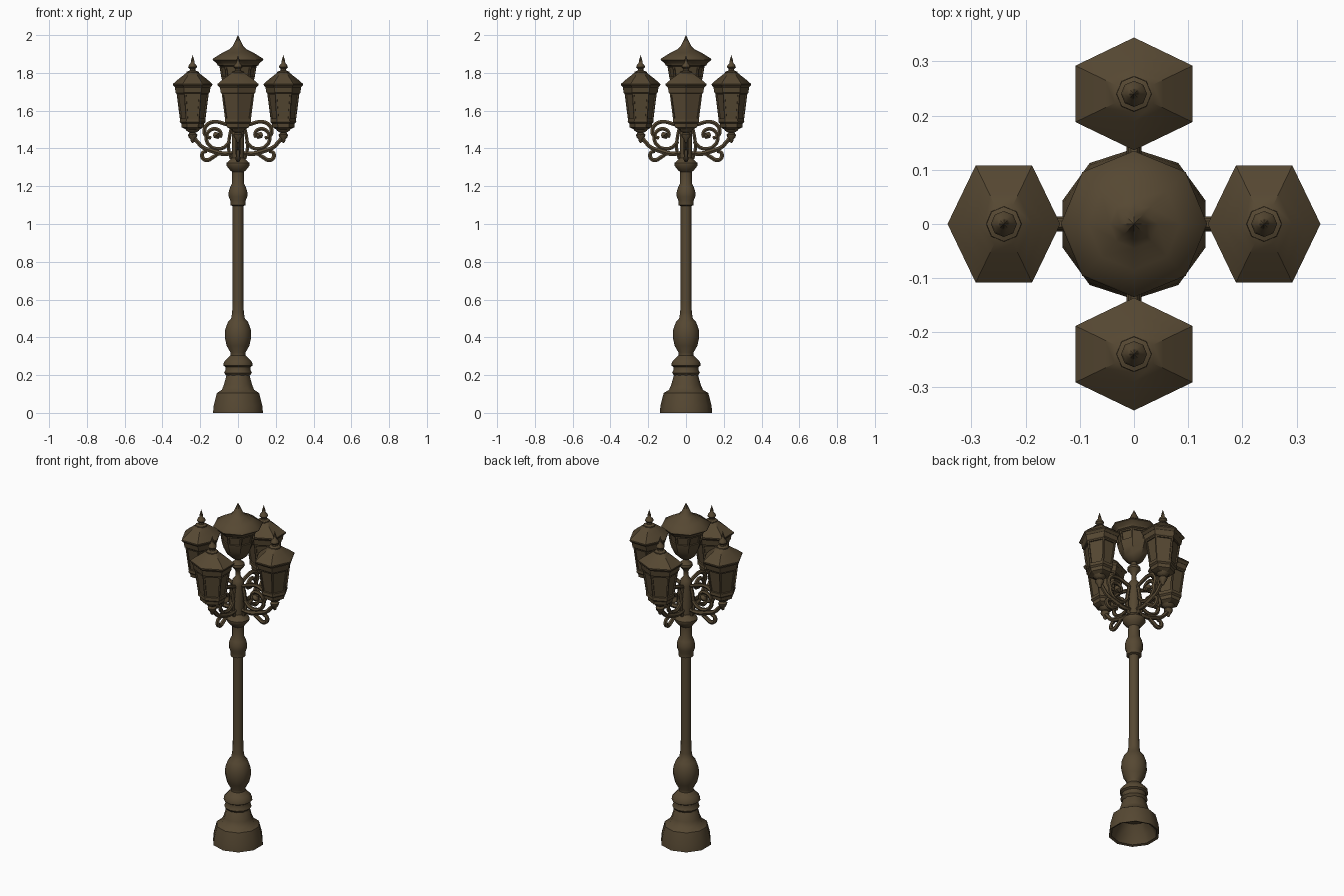
import bpy, bmesh, math
from mathutils import Vector

iron = bpy.data.materials.new("dark bronze iron")
iron.diffuse_color = (0.092, 0.064, 0.032, 1)


def finish(ob, angle=38):
    ob.data.materials.clear()
    ob.data.materials.append(iron)
    bpy.ops.object.select_all(action='DESELECT')
    ob.select_set(True)
    bpy.context.view_layer.objects.active = ob
    bpy.ops.object.shade_smooth_by_angle(angle=math.radians(angle))
    return ob


def lathe(name, profile, sides, phase=0.0, stretch=1.0, offset=0.0, panel=None, angle=38):
    """Revolve (radius, z) points; faces inside the panel z-range get sunken panes."""
    bm = bmesh.new()
    rings = []
    for r, z in profile:
        if r < 1e-5:
            rings.append([bm.verts.new((offset, 0, z))])
            continue
        rings.append([bm.verts.new((offset + r * math.cos(phase + math.tau * i / sides),
                                    stretch * r * math.sin(phase + math.tau * i / sides), z))
                      for i in range(sides)])
    for a, b in zip(rings, rings[1:]):
        for i in range(sides):
            j = (i + 1) % sides
            vs = [a[i % len(a)], a[j % len(a)], b[j % len(b)], b[i % len(b)]]
            vs = list(dict.fromkeys(vs))
            if len(vs) > 2:
                bm.faces.new(vs)
    bmesh.ops.recalc_face_normals(bm, faces=bm.faces)
    if panel:
        lo, hi = panel
        panes = [f for f in bm.faces if lo < f.calc_center_median().z < hi]
        bmesh.ops.inset_individual(bm, faces=panes, thickness=0.011, depth=0)
        bmesh.ops.inset_individual(bm, faces=panes, thickness=0.001, depth=-0.007)
    me = bpy.data.meshes.new(name)
    bm.to_mesh(me)
    bm.free()
    ob = bpy.data.objects.new(name, me)
    bpy.context.collection.objects.link(ob)
    return finish(ob, angle)


def scrollwork(name, paths):
    """Smooth round bars through (x, z, thickness) points, turned into one mesh."""
    cu = bpy.data.curves.new(name, 'CURVE')
    cu.dimensions = '3D'
    cu.bevel_depth = 1.0
    cu.bevel_resolution = 1
    cu.resolution_u = 4
    cu.use_fill_caps = True
    for pts in paths:
        sp = cu.splines.new('BEZIER')
        sp.bezier_points.add(len(pts) - 1)
        for p, (x, z, t) in zip(sp.bezier_points, pts):
            p.co = (x, 0, z)
            p.radius = t
            p.handle_left_type = p.handle_right_type = 'AUTO'
    tmp = bpy.data.objects.new(name + "_curve", cu)
    bpy.context.collection.objects.link(tmp)
    dg = bpy.context.evaluated_depsgraph_get()
    me = bpy.data.meshes.new_from_object(tmp.evaluated_get(dg))
    bpy.data.objects.remove(tmp)
    ob = bpy.data.objects.new(name, me)
    bpy.context.collection.objects.link(ob)
    return finish(ob, 50)


def spiral(cx, cz, r0, r1, a0, a1, t0, t1, n=9):
    pts = []
    for i in range(n):
        k = i / (n - 1)
        a = math.radians(a0 + (a1 - a0) * k)
        r = r0 + (r1 - r0) * k
        pts.append((cx + r * math.cos(a), cz + r * math.sin(a), t0 + (t1 - t0) * k))
    return pts


def four_around(ob):
    """Place the part on all four sides, sharing one mesh."""
    base = ob.name
    for i, side in enumerate(("right", "back", "left", "front")):
        o = ob if i == 0 else bpy.data.objects.new(base, ob.data)
        if i:
            bpy.context.collection.objects.link(o)
        o.name = base + "_" + side
        o.rotation_euler.z = i * math.pi / 2


# Flared foot, hollow underneath
lathe("foot", [(0, 0.10), (0.07, 0.10), (0.105, 0.05), (0.125, 0.005), (0.139, 0.0), (0.135, 0.04),
               (0.118, 0.105), (0.09, 0.122), (0.078, 0.15), (0.064, 0.2), (0.06, 0.205)],
      10, math.pi / 10)

# Collar, bulb, shaft and upper mouldings
lathe("post", [(0.06, 0.195), (0.074, 0.212), (0.066, 0.228), (0.066, 0.243), (0.077, 0.25),
               (0.075, 0.268), (0.06, 0.285), (0.04, 0.305), (0.04, 0.32), (0.06, 0.355),
               (0.07, 0.40), (0.068, 0.44), (0.054, 0.48), (0.036, 0.5), (0.031, 0.53),
               (0.028, 0.6), (0.028, 1.095), (0.041, 1.1), (0.041, 1.125), (0.049, 1.145),
               (0.049, 1.17), (0.042, 1.195), (0.032, 1.215), (0.031, 1.275), (0.042, 1.285),
               (0.062, 1.31), (0.062, 1.322), (0.045, 1.338), (0.033, 1.35), (0.033, 1.52),
               (0.029, 1.548), (0.014, 1.568), (0.012, 1.595), (0.02, 1.61), (0.037, 1.63),
               (0.035, 1.643), (0.018, 1.658), (0.014, 1.68), (0, 1.685)], 12)

# Central lantern: bowl body, wide eave, pointed roof
lathe("centre_lantern", [(0, 1.67), (0.03, 1.675), (0.058, 1.70), (0.078, 1.74), (0.088, 1.775),
                         (0.098, 1.835), (0.108, 1.84), (0.113, 1.852), (0.135, 1.868),
                         (0.132, 1.876), (0.085, 1.905), (0.045, 1.925), (0.026, 1.945),
                         (0.012, 1.975), (0, 2.0)], 8, 0, panel=(1.79, 1.82))

# Side lanterns: six-sided body with sunken panes
four_around(lathe("lantern_body", [(0, 1.498), (0.035, 1.5), (0.058, 1.512), (0.06, 1.532),
                                   (0.069, 1.54), (0.067, 1.55), (0.085, 1.69), (0.09, 1.695),
                                   (0.094, 1.72), (0.09, 1.73), (0, 1.735)],
                  6, 0, 1.17, 0.24, panel=(1.6, 1.65), angle=25))

# Domed roof with hexagonal eave
four_around(lathe("lantern_roof", [(0, 1.725), (0.092, 1.722), (0.104, 1.735), (0.104, 1.742),
                                   (0.078, 1.765), (0.052, 1.785), (0.034, 1.8), (0.02, 1.806)],
                  6, 0, 1.2, 0.24))

# Finial spike on each roof
four_around(lathe("lantern_finial", [(0.034, 1.79), (0.032, 1.806), (0.016, 1.812), (0.014, 1.82),
                                     (0.024, 1.83), (0.02, 1.842), (0.011, 1.85), (0.008, 1.868),
                                     (0, 1.895)], 8, 0, 1, 0.24))

# Turned drop below each lantern
four_around(lathe("lantern_drop", [(0, 1.428), (0.009, 1.435), (0.012, 1.448), (0.022, 1.46),
                                   (0.025, 1.473), (0.016, 1.483), (0.033, 1.494), (0.04, 1.51)],
                  8, 0, 1, 0.24))

# Scrolled bracket holding each lantern
arm = [
    # main sweep from the post out to the lantern drop
    [(0.03, 1.375, .012), (0.08, 1.372, .014), (0.14, 1.388, .014), (0.185, 1.405, .012),
     (0.215, 1.435, .012), (0.24, 1.465, .012)],
    # top bar curling down towards the lantern
    [(0.03, 1.515, .010), (0.07, 1.53, .011), (0.12, 1.541, .011), (0.158, 1.53, .012),
     (0.178, 1.498, .012), (0.168, 1.465, .011), (0.142, 1.455, .010)],
    # large spiral and its inner leaf
    spiral(0.115, 1.465, 0.078, 0.02, 200, 560, .011, .011, 11),
    [(0.10, 1.455, .008), (0.115, 1.47, .022), (0.125, 1.485, .008)],
    # lower curl
    [(0.10, 1.375, .010), (0.135, 1.352, .012), (0.165, 1.338, .012), (0.188, 1.352, .012),
     (0.186, 1.378, .011), (0.165, 1.384, .009)],
    # brace beside the post
    [(0.035, 1.345, .010), (0.05, 1.40, .010), (0.045, 1.46, .010), (0.035, 1.51, .010)],
]
four_around(scrollwork("bracket", arm))
